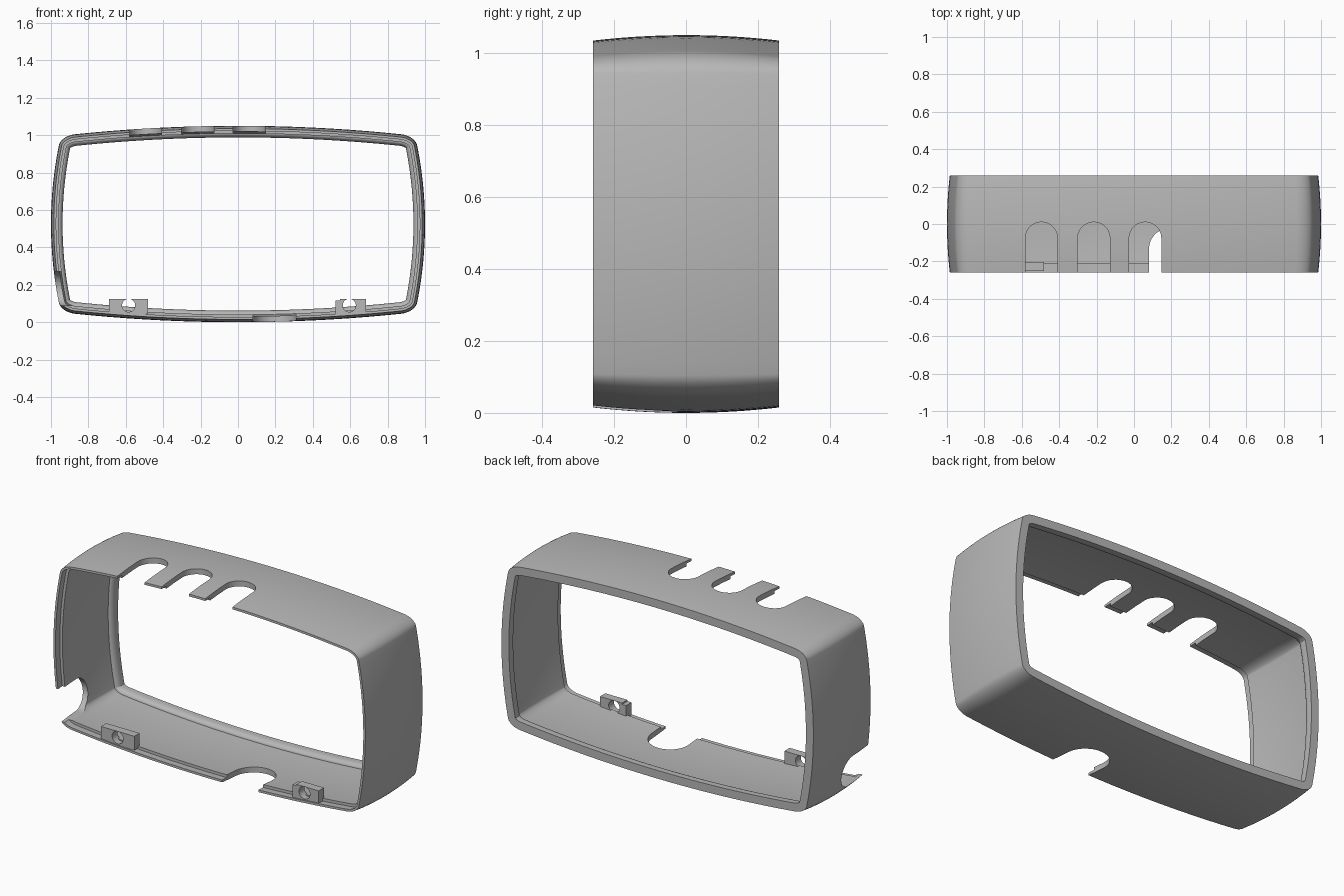
import bpy, bmesh, math
from mathutils import Vector

cube = bpy.data.objects.get("Cube")
if cube:
    bpy.data.objects.remove(cube, do_unlink=True)

grey = bpy.data.materials.new("plain grey")
grey.use_nodes = True
COLOUR = (0.48, 0.48, 0.48, 1)
grey.diffuse_color = COLOUR
grey.node_tree.nodes["Principled BSDF"].inputs["Base Color"].default_value = COLOUR

HALF_W, HALF_H, HALF_D = 1.0, 0.525, 0.258


def make_object(name, bm):
    bmesh.ops.recalc_face_normals(bm, faces=bm.faces)
    mesh = bpy.data.meshes.new(name)
    bm.to_mesh(mesh)
    bm.free()
    mesh.materials.append(grey)
    obj = bpy.data.objects.new(name, mesh)
    bpy.context.collection.objects.link(obj)
    return obj


def activate(obj):
    bpy.ops.object.select_all(action='DESELECT')
    obj.select_set(True)
    bpy.context.view_layer.objects.active = obj


def cut(obj, cutter):
    cutter.hide_render = True
    mod = obj.modifiers.new("cut", 'BOOLEAN')
    mod.operation = 'DIFFERENCE'
    mod.solver = 'EXACT'
    mod.object = cutter
    activate(obj)
    bpy.ops.object.modifier_apply(modifier=mod.name)
    bpy.data.objects.remove(cutter, do_unlink=True)


def prism(name, outline, place, low, high):
    """Extrude a flat outline between two levels."""
    bm = bmesh.new()
    rings = [[bm.verts.new(place(u, v, w)) for u, v in outline] for w in (low, high)]
    for ring in rings:
        bm.faces.new(ring)
    n = len(outline)
    for i in range(n):
        j = (i + 1) % n
        bm.faces.new((rings[0][i], rings[0][j], rings[1][j], rings[1][i]))
    return make_object(name, bm)


def quarter_outline():
    """Bowed side, rounded corner and bowed top of the +x +z quarter."""
    side = [Vector((HALF_W - 0.042 * (z / 0.42) ** 2, z))
            for z in (0.42 * i / 12 for i in range(13))]
    top = [Vector((x, HALF_H - 0.045 * (x / 0.87) ** 2))
           for x in (0.87 * i / 16 for i in range(16, -1, -1))]
    a, b = side[-1], top[0]
    ta, tb = Vector((-0.2, 1)), Vector((1, -0.103))
    # Tangent intersection gives the corner handles
    s = ((b - a).x * tb.y - (b - a).y * tb.x) / (ta.x * tb.y - ta.y * tb.x)
    peak = a + ta * s
    h1, h2 = a.lerp(peak, 0.58), b.lerp(peak, 0.58)
    corner = []
    for i in range(1, 12):
        t = i / 12
        q = 1 - t
        corner.append(a * q ** 3 + h1 * 3 * q * q * t + h2 * 3 * q * t * t + b * t ** 3)
    return side + corner + top


quarter = quarter_outline()
right_half = quarter + [Vector((-p.x, p.y)) for p in quarter[-2::-1]]
outline = right_half + [Vector((p.x, -p.y)) for p in right_half[-2:0:-1]]
count = len(outline)
normals = []
for i in range(count):
    d = (outline[(i + 1) % count] - outline[i - 1]).normalized()
    normals.append(Vector((d.y, -d.x)))


def bulge(y):
    return 0.015 * (y / HALF_D) ** 2


# Frame section as (depth, inset): outer skin, rear rim, rounded inner lip, wall, front rebate
section = [(y, bulge(y)) for y in (HALF_D * i / 8 for i in range(-8, 9))]
section.append((HALF_D, 0.062))
for i in range(7):
    a = math.radians(15 * i)
    section.append((0.235 - 0.035 * math.sin(a), 0.062 - 0.022 * (1 - math.cos(a))))
section += [(y, bulge(y) + 0.031) for y in (0.15, 0.08, 0, -0.08, -0.15, -0.215)]
section += [(-0.215, bulge(0.215) + 0.015), (-HALF_D, bulge(HALF_D) + 0.013)]

bm = bmesh.new()
loops = [[bm.verts.new((p.x - n.x * inset, y, p.y - n.y * inset + HALF_H))
          for p, n in zip(outline, normals)] for y, inset in section]
for k, loop in enumerate(loops):
    nxt = loops[(k + 1) % len(loops)]
    for i in range(count):
        j = (i + 1) % count
        bm.faces.new((loop[i], loop[j], nxt[j], nxt[i]))
frame = make_object("frame_shell", bm)


def slot(centre, radius, tip):
    """Round-ended notch open towards the front."""
    arc = [math.pi * i / 24 for i in range(25)]
    points = [(centre + radius * math.cos(a), tip - radius + radius * math.sin(a)) for a in arc]
    return points + [(centre - radius, -0.4), (centre + radius, -0.4)]


def upright(u, y, w):
    return (u, y, w)


def sideways(u, y, w):
    return (w, y, u)


# Three top notches, one bottom notch, one side notch
for x in (-0.495, -0.215, 0.06):
    cut(frame, prism("top_notch", slot(x, 0.086, 0.01), upright, 0.9, 1.2))
cut(frame, prism("bottom_notch", slot(0.195, 0.115, -0.02), upright, -0.1, 0.15))
cut(frame, prism("side_notch", slot(0.18, 0.09, -0.015), sideways, -1.1, -0.85))
activate(frame)
bpy.ops.object.shade_smooth_by_angle(angle=math.radians(30))


def frontal(u, v, w):
    return (u, w, v)


# Screw blocks with a round hole, standing on the lower wall
blocks = {
    "left_screw_block": (0.595, [(0.52, 0.045), (0.685, 0.045), (0.685, 0.125),
                                 (0.545, 0.125), (0.545, 0.117), (0.52, 0.117)]),
    "right_screw_block": (-0.585, [(-0.69, 0.045), (-0.48, 0.045),
                                   (-0.48, 0.125), (-0.69, 0.125)]),
}
for name, (x, shape) in blocks.items():
    block = prism(name, shape, frontal, -0.25, -0.202)
    circle = [(x + 0.035 * math.cos(a), 0.09 + 0.035 * math.sin(a))
              for a in (math.tau * i / 32 for i in range(32))]
    cut(block, prism("screw_hole", circle, frontal, -0.4, 0))
    activate(block)
    bpy.ops.object.shade_smooth_by_angle(angle=math.radians(30))
